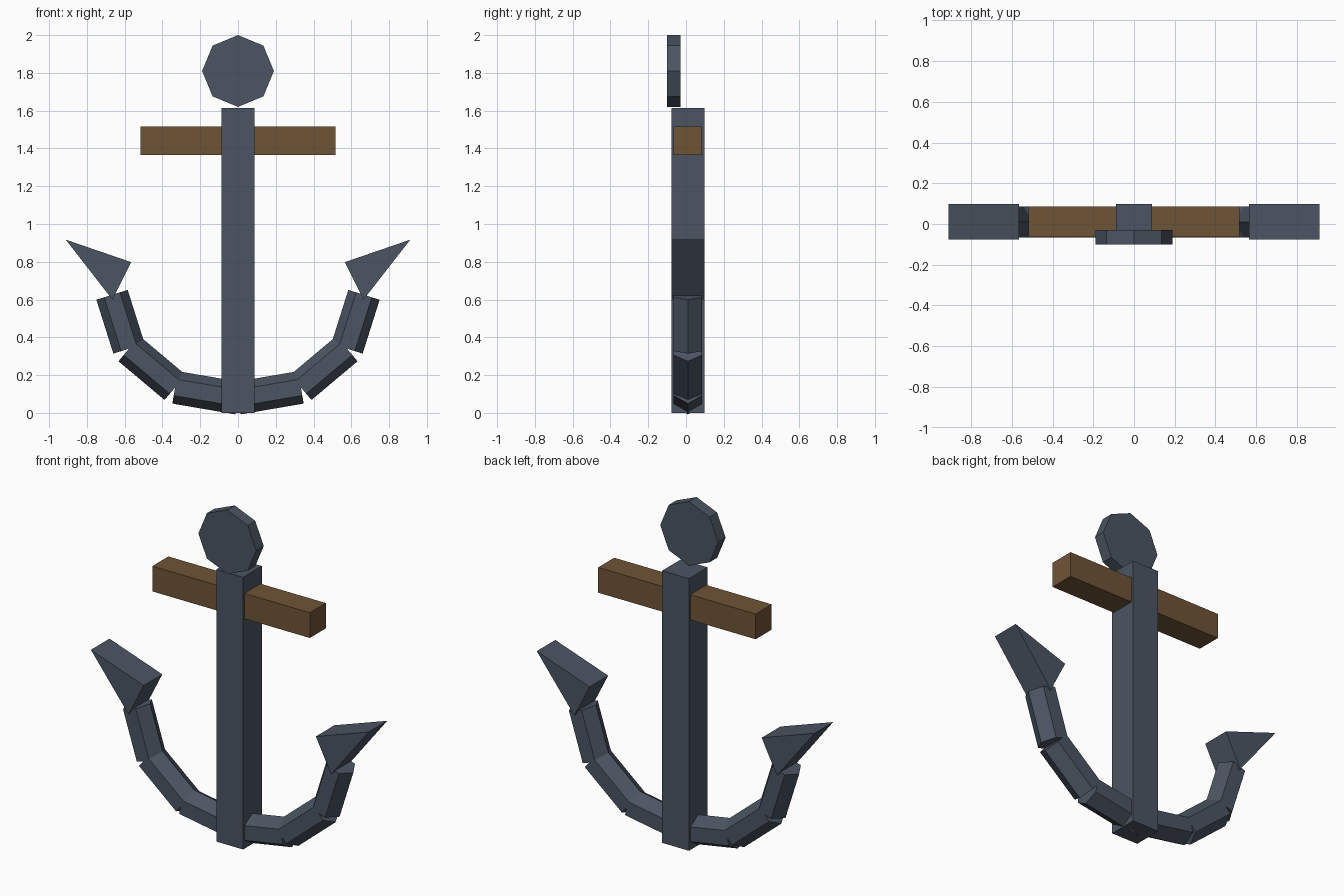
import bpy
import bmesh
import math
from mathutils import Matrix, Vector

cube = bpy.data.objects.get("Cube")
if cube:
    bpy.data.objects.remove(cube, do_unlink=True)

MID_Y = 0.01  # centre plane of shank, stock and arms


def make_material(name, rgb):
    mat = bpy.data.materials.new(name)
    mat.use_nodes = True
    colour = (*rgb, 1.0)
    mat.diffuse_color = colour
    mat.node_tree.nodes["Principled BSDF"].inputs["Base Color"].default_value = colour
    return mat


iron = make_material("slate_iron", (0.07, 0.09, 0.123))
wood = make_material("brown_wood", (0.159, 0.089, 0.037))


def finish(bm, name, mat):
    bmesh.ops.recalc_face_normals(bm, faces=bm.faces)
    mesh = bpy.data.meshes.new(name)
    bm.to_mesh(mesh)
    bm.free()
    mesh.materials.append(mat)
    obj = bpy.data.objects.new(name, mesh)
    bpy.context.collection.objects.link(obj)
    return obj


def box(name, size, centre, mat):
    bm = bmesh.new()
    bmesh.ops.create_cube(bm, size=1, matrix=Matrix.Translation(centre) @ Matrix.Diagonal((*size, 1)))
    return finish(bm, name, mat)


def plate(name, outline, y_front, y_back, mat):
    """Extrude an outline in the x-z plane along y."""
    bm = bmesh.new()
    face = bm.faces.new([bm.verts.new((x, y_front, z)) for x, z in outline])
    moved = bmesh.ops.extrude_face_region(bm, geom=[face], use_keep_orig=True)["geom"]
    verts = [v for v in moved if isinstance(v, bmesh.types.BMVert)]
    bmesh.ops.translate(bm, verts=verts, vec=(0, y_back - y_front, 0))
    return finish(bm, name, mat)


def hex_bar(name, start, end, radius, mat):
    """Six-sided bar with flats to front and back, ridges inside and outside."""
    start, end = Vector(start), Vector(end)
    axis = (end - start).normalized()
    side = axis.cross(Vector((0, 1, 0)))
    turn = Matrix((side, Vector((0, 1, 0)), axis)).transposed().to_4x4()
    bm = bmesh.new()
    rings = []
    for point in (start, end):
        place = Matrix.Translation(point) @ turn
        rings.append([bm.verts.new(place @ Vector((radius * math.cos(a), radius * math.sin(a), 0)))
                      for a in (math.tau * i / 6 for i in range(6))])
    low, high = rings
    bm.faces.new(low)
    bm.faces.new(high)
    for i in range(6):
        j = (i + 1) % 6
        bm.faces.new((low[i], low[j], high[j], high[i]))
    return finish(bm, name, mat)


# Shank and wooden stock
box("shank", (0.176, 0.176, 1.615), (0, MID_Y, 0.8075), iron)
box("stock", (1.034, 0.15, 0.15), (0, MID_Y, 1.44), wood)

# Eight-sided head disc, set towards the front
head = [(0.19 * math.sin(a), 1.81 + 0.19 * math.cos(a))
        for a in (math.tau * i / 8 for i in range(8))]
plate("head_disc", head, -0.10, -0.03, iron)

# Curved arms in separate straight segments, each ending in a fluke
arm_path = [(0, 0.078), (0.333, 0.135), (0.577, 0.34), (0.667, 0.625)]
fluke = [(0.912, 0.917), (0.565, 0.798), (0.665, 0.60)]
for side_name, s in (("left", 1), ("right", -1)):
    for i, (a, b) in enumerate(zip(arm_path, arm_path[1:]), 1):
        hex_bar(f"{side_name}_arm_segment_{i}", (s * a[0], MID_Y, a[1]),
                (s * b[0], MID_Y, b[1]), 0.087, iron)
    plate(f"{side_name}_fluke", [(s * x, z) for x, z in fluke],
          MID_Y - 0.087, MID_Y + 0.087, iron)
